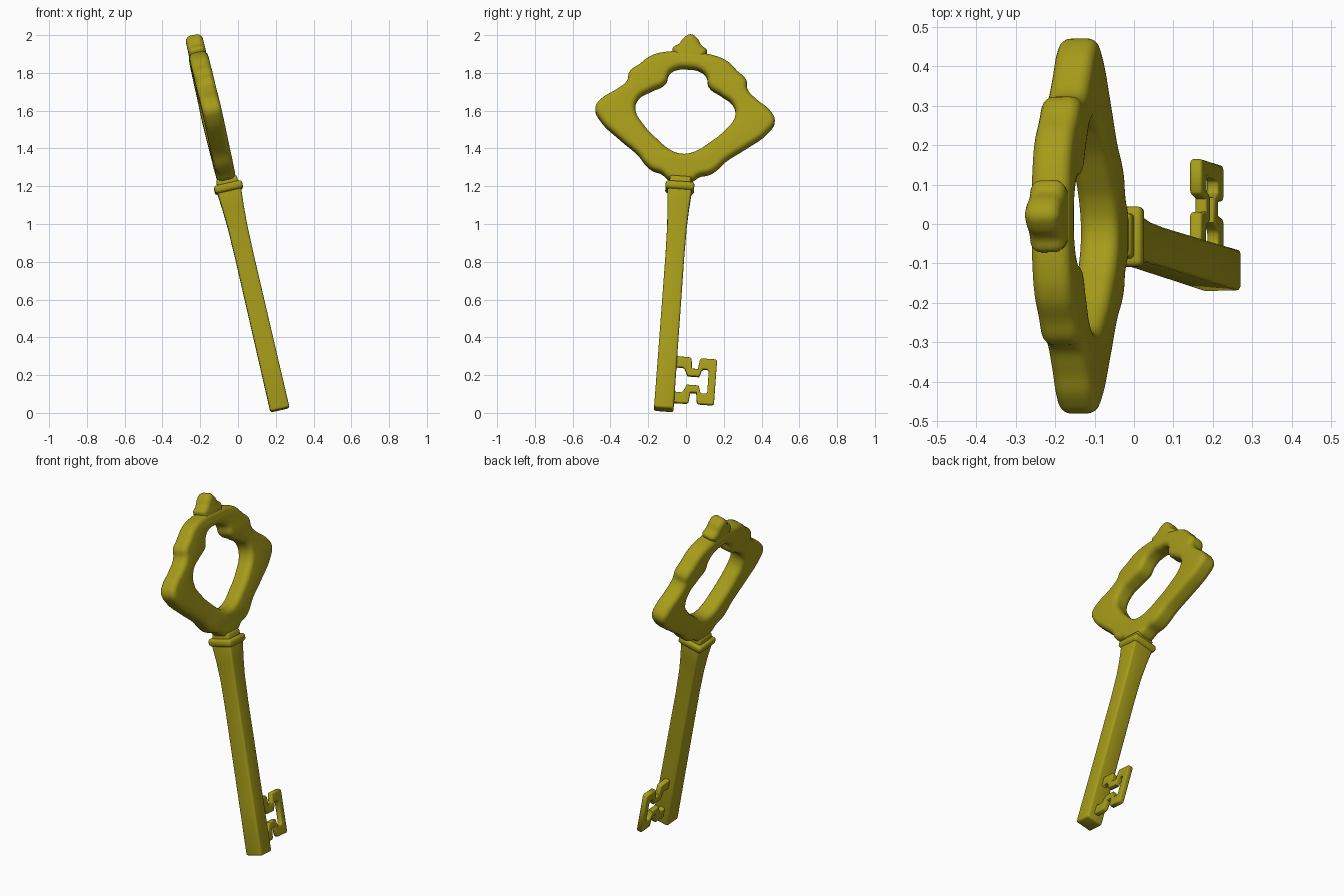
import bpy, bmesh, math
from mathutils import Matrix, Vector

if "Cube" in bpy.data.objects:
    bpy.data.objects.remove(bpy.data.objects["Cube"])

# Key frame: local x = width, local y = along the key, local z = thickness
d = Vector((-0.225, 0.0704, 0.972)).normalized()
w = Vector((0, 1, -0.07))
w = (w - d * w.dot(d)).normalized()
n = w.cross(d)
FRAME = Matrix.Translation((0.222, -0.118, 0.016)) @ Matrix((w, d, n)).transposed().to_4x4()

gold = bpy.data.materials.new("old_gold")
gold.diffuse_color = (0.38, 0.33, 0.01, 1)
gold.use_nodes = True
gold.node_tree.nodes["Principled BSDF"].inputs["Base Color"].default_value = gold.diffuse_color


def finish(name, mesh, angle=50):
    mesh.name = name
    mesh.materials.clear()
    mesh.materials.append(gold)
    mesh.shade_smooth()
    mesh.set_sharp_from_angle(angle=math.radians(angle))
    ob = bpy.data.objects.new(name, mesh)
    ob.matrix_world = FRAME
    bpy.context.collection.objects.link(ob)
    return ob


def plate(name, outlines, thickness, bevel, smooth=True):
    """Filled, round-edged flat shape from closed outlines."""
    cu = bpy.data.curves.new(name, 'CURVE')
    cu.dimensions, cu.fill_mode, cu.resolution_u = '2D', 'BOTH', 6
    cu.bevel_depth, cu.bevel_resolution, cu.offset = bevel, 4, -bevel
    cu.extrude = thickness / 2 - bevel
    for pts in outlines:
        sp = cu.splines.new('BEZIER')
        sp.bezier_points.add(len(pts) - 1)
        for bp, p in zip(sp.bezier_points, pts):
            bp.co = (p[0], p[1], 0)
            bp.handle_left_type = bp.handle_right_type = 'AUTO' if smooth else 'VECTOR'
        sp.use_cyclic_u = True
        if not smooth:
            sp.resolution_u = 1
    tmp = bpy.data.objects.new("tmp", cu)
    bpy.context.collection.objects.link(tmp)
    mesh = bpy.data.meshes.new_from_object(tmp.evaluated_get(bpy.context.evaluated_depsgraph_get()))
    bpy.data.objects.remove(tmp)
    bm = bmesh.new()
    bm.from_mesh(mesh)
    bmesh.ops.remove_doubles(bm, verts=bm.verts, dist=0.0003)
    bmesh.ops.recalc_face_normals(bm, faces=bm.faces)
    bm.to_mesh(mesh)
    bm.free()
    return finish(name, mesh)


def square_loft(name, rings, bevel):
    """Square section bar from (distance along key, half width) rings."""
    bm = bmesh.new()
    loops = [[bm.verts.new((sx * h, v, sz * h)) for sx, sz in ((-1, -1), (1, -1), (1, 1), (-1, 1))]
             for v, h in rings]
    for a, b in zip(loops, loops[1:]):
        for i in range(4):
            bm.faces.new((a[i], a[(i + 1) % 4], b[(i + 1) % 4], b[i]))
    bm.faces.new(loops[0])
    bm.faces.new(loops[-1])
    bmesh.ops.recalc_face_normals(bm, faces=bm.faces)
    sharp = [e for e in bm.edges if e.calc_face_angle() > 0.8]
    bmesh.ops.bevel(bm, geom=sharp, offset=bevel, segments=3, profile=0.5, affect='EDGES')
    mesh = bpy.data.meshes.new(name)
    bm.to_mesh(mesh)
    bm.free()
    return finish(name, mesh)


def mirror_x(top, half, bottom):
    return top + half + bottom + [(-x, y) for x, y in reversed(half)]


def mirror_y(half, c):
    return half + [(x, 2 * c - y) for x, y in reversed(half)]


# Bow: pierced lobed handle
outer = mirror_x([(0, 1.945)], [
    (.12, 1.937), (.205, 1.908), (.26, 1.86), (.31, 1.815), (.32, 1.765), (.375, 1.712),
    (.446, 1.66), (.476, 1.607), (.45, 1.55), (.329, 1.445), (.234, 1.373), (.184, 1.318),
    (.149, 1.294), (.102, 1.28), (.06, 1.25)], [(0, 1.245)])
hole = mirror_x([(0, 1.858)], [
    (.05, 1.854), (.096, 1.826), (.116, 1.768), (.187, 1.723), (.25, 1.678), (.265, 1.615),
    (.217, 1.535), (.132, 1.455), (.061, 1.405)], [(0, 1.39)])
plate("bow", [outer, hole], 0.102, 0.03)

# Finial on top of the bow
plate("finial", [mirror_x([(0, 2.042)], [(.035, 2.022), (.06, 1.986), (.09, 1.962), (.088, 1.94), (.075, 1.9)],
                          [(0, 1.89)])], 0.092, 0.03)

# Shaft with flared top, collar and neck
square_loft("shaft", [(0, .052), (.3, .051), (.85, .05), (1.0, .052), (1.1, .057), (1.2, .065)], .012)
square_loft("collar", [(1.185, .066), (1.2, .076), (1.232, .076)], .014)
square_loft("neck", [(1.21, .058), (1.265, .056)], .012)

# Bit: pierced tooth plate, mirrored about its middle
C = 0.168
bit_outer = mirror_y([(.03, .295), (.119, .293), (.128, .285), (.134, .234), (.165, .232), (.172, .284),
                      (.18, .292), (.255, .292), (.263, .284)], C)
bit_hole = mirror_y([(.049, .228), (.058, .236), (.086, .236), (.096, .228), (.112, .192), (.175, .192),
                     (.186, .226), (.194, .234), (.215, .234), (.223, .226)], C)
plate("bit", [bit_outer, bit_hole], 0.032, 0.008, smooth=False)
